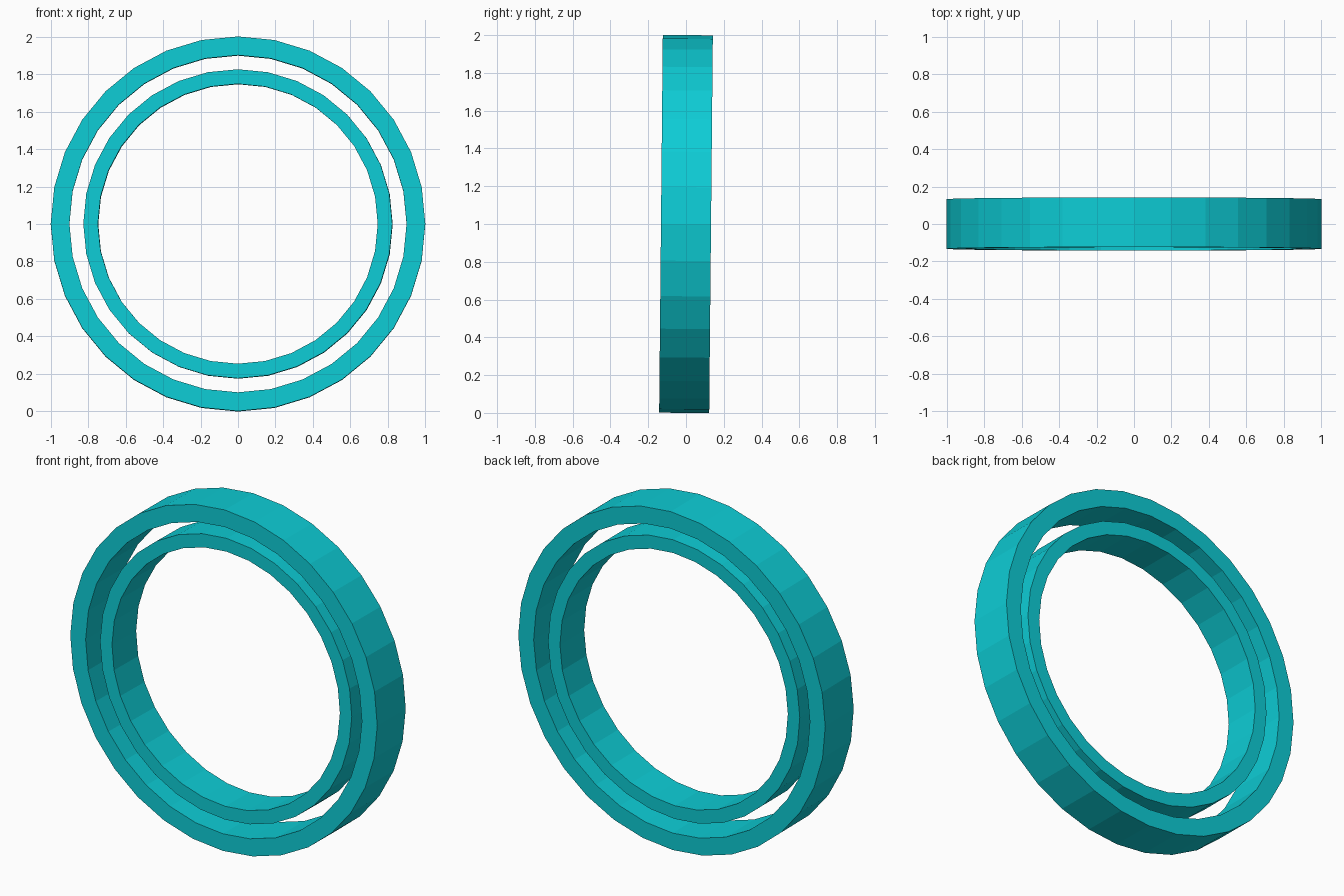
import bpy, bmesh, math
from mathutils import Matrix

if "Cube" in bpy.data.objects:
    bpy.data.objects.remove(bpy.data.objects["Cube"])

SIDES = 32

teal = bpy.data.materials.new("bright teal")
teal.diffuse_color = (0.004, 0.61, 0.67, 1)
teal.use_nodes = True
teal.node_tree.nodes["Principled BSDF"].inputs["Base Color"].default_value = teal.diffuse_color


def ring(name, r_out, r_in, depth, tilt_x, turn_z):
    """Flat-faced ring whose axis runs front to back, centred at z = 1."""
    bm = bmesh.new()
    h = depth / 2
    section = [(r_out, -h), (r_out, h), (r_in, h), (r_in, -h)]
    loops = []
    for r, y in section:
        loops.append([bm.verts.new((r * math.sin(2 * math.pi * i / SIDES), y,
                                    r * math.cos(2 * math.pi * i / SIDES)))
                      for i in range(SIDES)])
    # Skin the four sides of the rectangular section
    for k in range(4):
        a, b = loops[k], loops[(k + 1) % 4]
        for i in range(SIDES):
            j = (i + 1) % SIDES
            bm.faces.new((a[i], a[j], b[j], b[i]))
    bmesh.ops.recalc_face_normals(bm, faces=bm.faces)
    mesh = bpy.data.meshes.new(name)
    bm.to_mesh(mesh)
    bm.free()
    mesh.materials.append(teal)
    obj = bpy.data.objects.new(name, mesh)
    bpy.context.collection.objects.link(obj)
    obj.matrix_world = (Matrix.Translation((0, 0, 1))
                        @ Matrix.Rotation(math.radians(tilt_x), 4, 'X')
                        @ Matrix.Rotation(math.radians(turn_z), 4, 'Z'))
    return obj


# Outer ring leans back slightly; the inner ring also turns slightly
ring("outer_ring", 1.0, 0.9, 0.265, -0.55, 0)
ring("inner_ring", 0.825, 0.747, 0.222, -0.55, -0.5)
